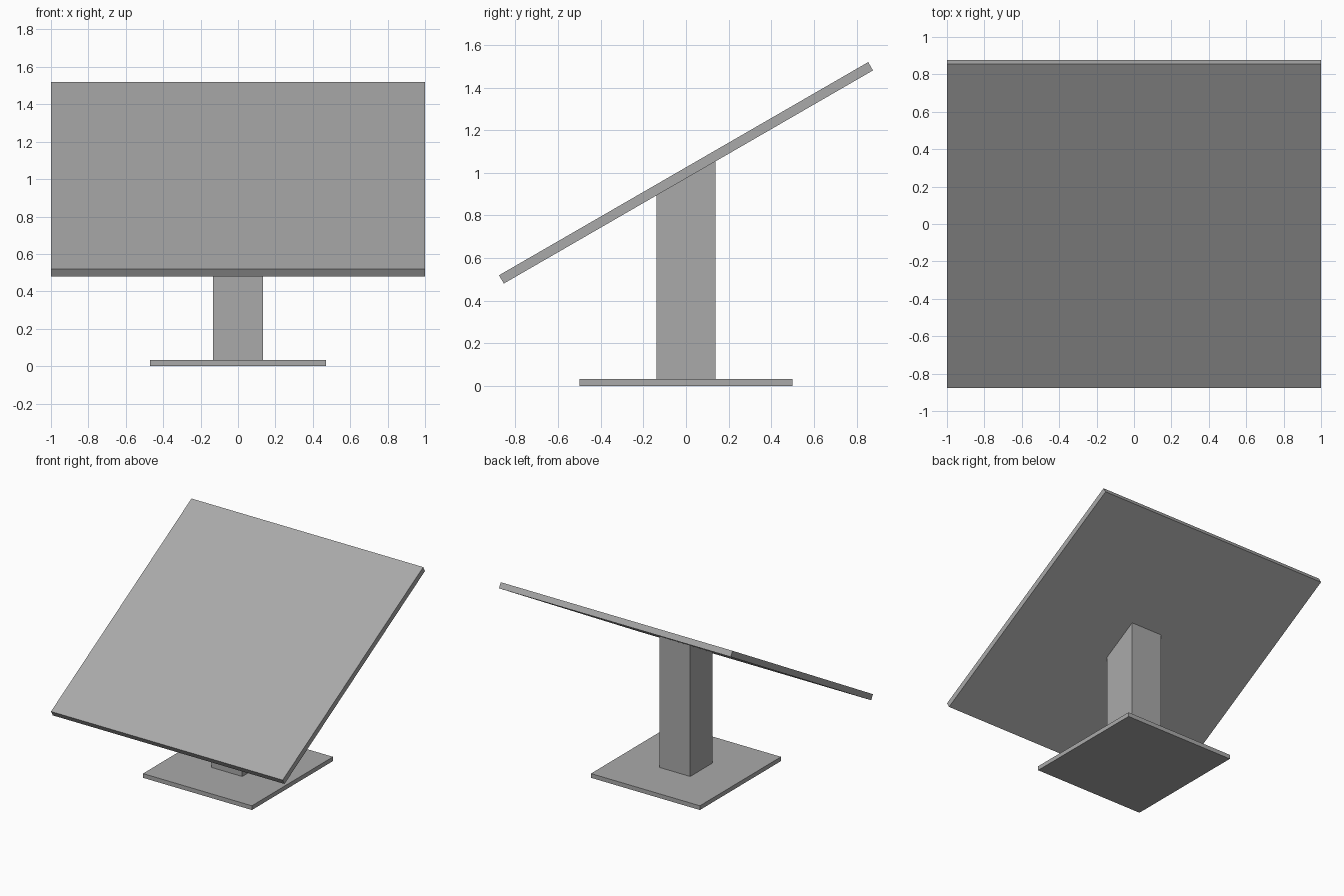
import bpy
import bmesh
from math import radians, tan, cos

cube = bpy.data.objects.get("Cube")
if cube:
    bpy.data.objects.remove(cube, do_unlink=True)

TILT = radians(30)
THICK = 0.045

grey = bpy.data.materials.new("plain grey")
grey.use_nodes = True
colour = (0.4, 0.4, 0.4, 1)
grey.diffuse_color = colour
grey.node_tree.nodes["Principled BSDF"].inputs["Base Color"].default_value = colour


def box(name, size, centre, tilt=0.0, shape=None):
    """Flat-shaded box; shape may adjust each vertex before placing."""
    bm = bmesh.new()
    bmesh.ops.create_cube(bm, size=1)
    for v in bm.verts:
        v.co.x *= size[0]
        v.co.y *= size[1]
        v.co.z *= size[2]
        if shape:
            shape(v)
    mesh = bpy.data.meshes.new(name)
    bm.to_mesh(mesh)
    bm.free()
    mesh.materials.append(grey)
    obj = bpy.data.objects.new(name, mesh)
    obj.location = centre
    obj.rotation_euler.x = tilt
    bpy.context.collection.objects.link(obj)
    return obj


# Foot plate
BASE_H = 0.033
box("base_plate", (0.94, 1.0, BASE_H), (0, 0, BASE_H / 2))

# Sloping panel, raised at the back
box("tilted_panel", (2, 2, THICK), (0, 0, 1), TILT)


# Post, its top cut to the slope of the panel's underside
def slope_top(v):
    if v.co.z > 0:
        v.co.z = 1 - THICK / 2 / cos(TILT) + v.co.y * tan(TILT) - BASE_H
    else:
        v.co.z = 0


box("post", (0.266, 0.276, 1), (0, 0, BASE_H), shape=slope_top)
